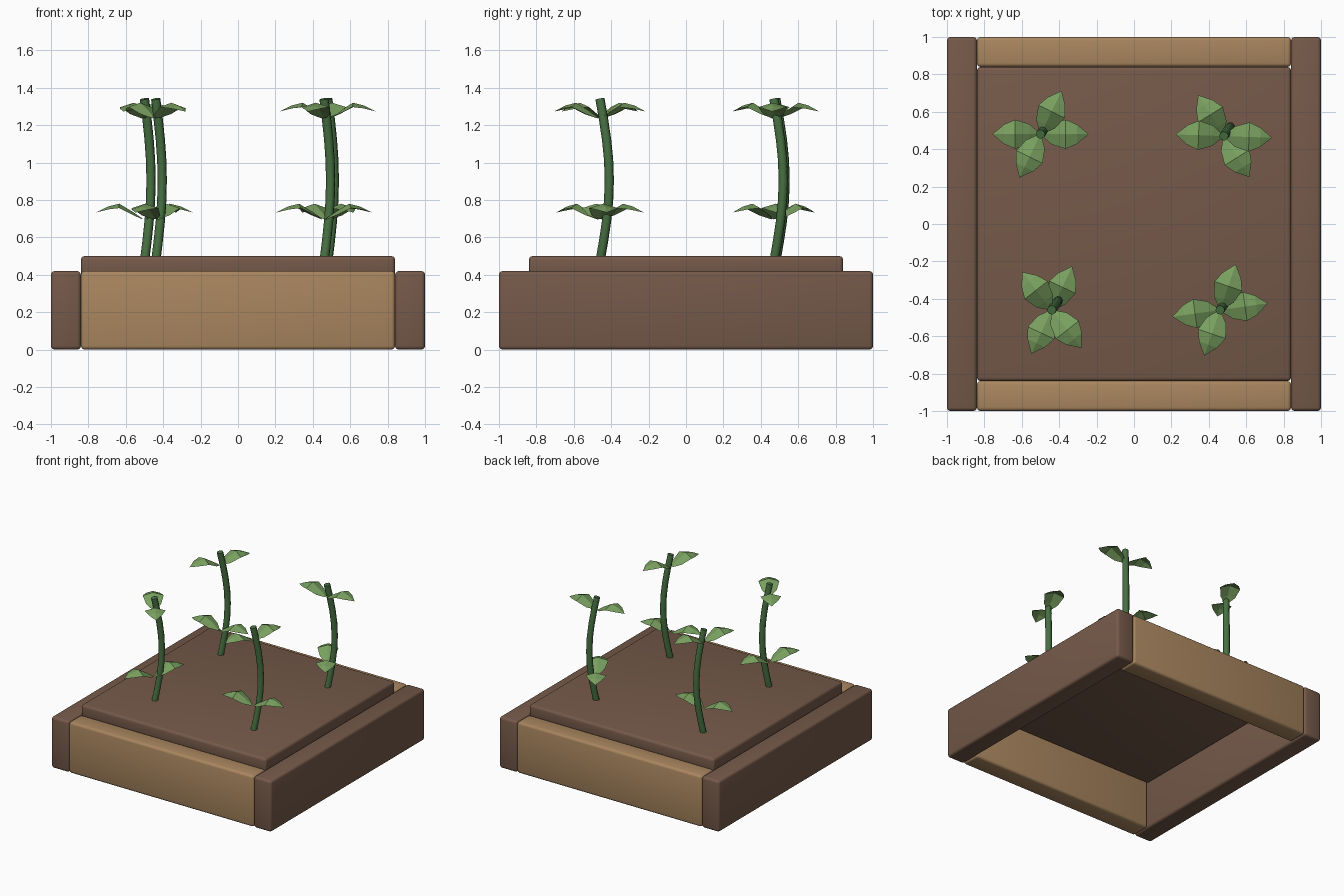
import bpy
import bmesh
from math import cos, sin, radians
from mathutils import Matrix, Vector

cube = bpy.data.objects.get("Cube")
if cube:
    bpy.data.objects.remove(cube, do_unlink=True)


def material(name, rgb):
    mat = bpy.data.materials.new(name)
    mat.use_nodes = True
    mat.diffuse_color = (*rgb, 1)
    mat.node_tree.nodes["Principled BSDF"].inputs["Base Color"].default_value = (*rgb, 1)
    return mat


DARK_WOOD = material("dark brown", (0.178, 0.101, 0.067))
LIGHT_WOOD = material("light tan wood", (0.40, 0.24, 0.115))
STEM = material("stem green", (0.063, 0.162, 0.054))
LEAF = material("leaf green", (0.19, 0.35, 0.115))


def add_object(name, mesh, mat):
    obj = bpy.data.objects.new(name, mesh)
    bpy.context.collection.objects.link(obj)
    mesh.materials.clear()
    mesh.materials.append(mat)
    return obj


def smooth(obj):
    bpy.ops.object.select_all(action='DESELECT')
    obj.select_set(True)
    bpy.context.view_layer.objects.active = obj
    bpy.ops.object.shade_smooth_by_angle(angle=radians(50))


def block(name, low, high, mat):
    """Box between two corners with rounded edges."""
    low, high = Vector(low), Vector(high)
    bm = bmesh.new()
    bmesh.ops.create_cube(bm, size=1, matrix=Matrix.Translation((low + high) / 2)
                          @ Matrix.Diagonal((*(high - low), 1)))
    bmesh.ops.bevel(bm, geom=bm.edges[:], offset=0.02, segments=3,
                    profile=0.5, affect='EDGES')
    mesh = bpy.data.meshes.new(name)
    bm.to_mesh(mesh)
    bm.free()
    smooth(add_object(name, mesh, mat))


def stem(name, x, y):
    """Eight-sided stalk bowed towards one corner."""
    curve = bpy.data.curves.new(name, 'CURVE')
    curve.dimensions = '3D'
    curve.bevel_depth = 0.025
    curve.bevel_resolution = 2
    curve.use_fill_caps = True
    spline = curve.splines.new('POLY')
    steps = 8
    spline.points.add(steps)
    for i, point in enumerate(spline.points):
        t = i / steps
        bow = sin(t * 3.1416)
        point.co = (x + 0.035 * bow, y + 0.05 * bow, 0.47 + 0.87 * t, 1)
    helper = bpy.data.objects.new(name + "_path", curve)
    bpy.context.collection.objects.link(helper)
    bpy.context.view_layer.update()
    mesh = bpy.data.meshes.new_from_object(
        helper.evaluated_get(bpy.context.evaluated_depsgraph_get()))
    bpy.data.objects.remove(helper, do_unlink=True)
    smooth(add_object(name, mesh, STEM))


# Leaf sections: distance from stem, half width, height of the midrib
SECTIONS = [(0.01, 0.012, 0.0), (0.06, 0.055, 0.035),
            (0.135, 0.078, 0.08), (0.195, 0.052, 0.065)]
TIP = (0.258, 0, 0.033)


def leaf_pair(name, x, y, z, angle):
    """Two opposite faceted leaves folded along the midrib."""
    bm = bmesh.new()
    for turn in (angle, angle + 180):
        place = Matrix.Translation((x, y, z)) @ Matrix.Rotation(radians(turn), 4, 'Z')
        rows = []
        for r, w, h in SECTIONS:
            edge = h - 0.3 * w
            rows.append([bm.verts.new(place @ Vector(p)) for p in
                         ((r, -w, edge), (r, 0, h), (r, w, edge))])
        for a, b in zip(rows, rows[1:]):
            for i in range(2):
                bm.faces.new((a[i], b[i], b[i + 1], a[i + 1]))
        tip = bm.verts.new(place @ Vector(TIP))
        for i in range(2):
            bm.faces.new((rows[-1][i], tip, rows[-1][i + 1]))
    mesh = bpy.data.meshes.new(name)
    bm.to_mesh(mesh)
    bm.free()
    add_object(name, mesh, LEAF)


# Planter frame
for side, s in (("left", 1), ("right", -1)):
    xs = sorted((s * 0.84, s))
    block(side + "_plank", (xs[0], -1, 0), (xs[1], 1, 0.42), DARK_WOOD)
for side, s in (("back", 1), ("front", -1)):
    ys = sorted((s * 0.84, s))
    block(side + "_plank", (-0.84, ys[0], 0), (0.84, ys[1], 0.42), LIGHT_WOOD)

# Soil
block("soil", (-0.84, -0.84, 0.38), (0.84, 0.84, 0.5), DARK_WOOD)

# Plants: position, lower leaf angle, upper leaf angle
PLANTS = {
    "back_right": (-0.5, 0.48, 0, 64),
    "back_left": (0.48, 0.47, 122, 178),
    "front_right": (-0.44, -0.46, 65, 128),
    "front_left": (0.46, -0.46, 8, 71),
}
for name, (x, y, lower, upper) in PLANTS.items():
    stem(name + "_stem", x, y)
    leaf_pair(name + "_lower_leaves", x, y, 0.70, lower)
    leaf_pair(name + "_upper_leaves", x, y, 1.24, upper)
